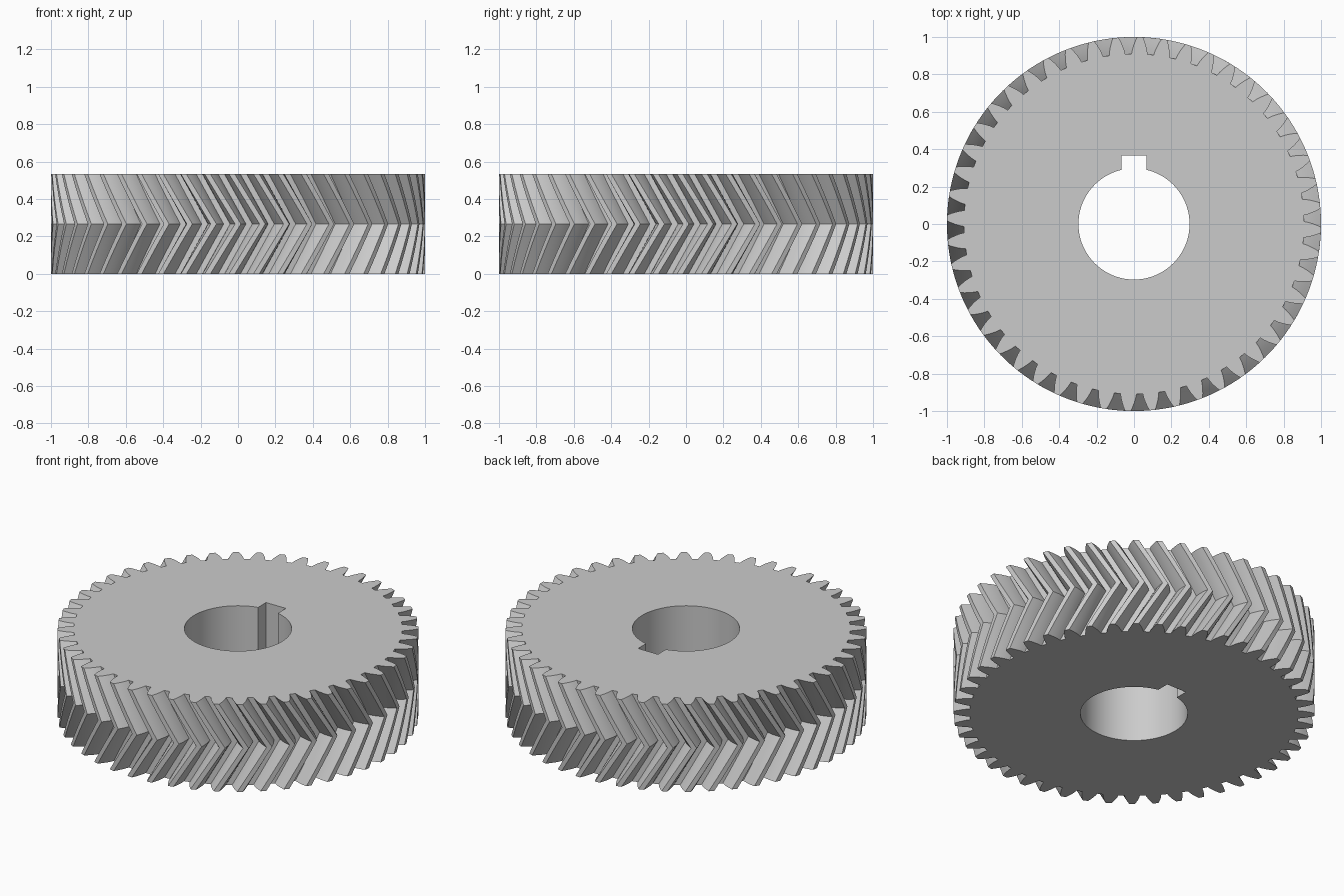
import bpy, bmesh
from math import pi, sin, cos, tan, acos, asin, radians

cube = bpy.data.objects.get("Cube")
if cube:
    bpy.data.objects.remove(cube, do_unlink=True)

# Gear dimensions
TEETH, MODULE, HEIGHT = 48, 0.04, 0.533
PITCH_R = TEETH * MODULE / 2
TIP_R, ROOT_R = PITCH_R + MODULE, PITCH_R - 1.25 * MODULE
PRESSURE = radians(20)
BASE_R = PITCH_R * cos(PRESSURE)
STEP = 2 * pi / TEETH
TWIST = 1.25 * STEP          # turn from either face to the middle
SLICES = 4                   # slices per half
BORE_R, KEY_HALF, KEY_TOP = 0.297, 0.067, 0.367


def involute(angle):
    return tan(angle) - angle


def half_tooth(r):
    """Half the angle a tooth spans at radius r."""
    return pi / (2 * TEETH) + involute(PRESSURE) - involute(acos(BASE_R / r))


def tooth_outline():
    """All teeth as (radius, angle) pairs, counter-clockwise."""
    radii = [ROOT_R + (TIP_R - ROOT_R) * i / 4 for i in range(5)]
    points = []
    for t in range(TEETH):
        points += [(r, t * STEP - half_tooth(r)) for r in radii]
        points += [(r, t * STEP + half_tooth(r)) for r in reversed(radii)]
    return points


def bore_outline():
    """Round bore with a square keyway towards the back."""
    gap = asin(KEY_HALF / BORE_R)
    start, sweep, n = pi / 2 + gap, 2 * pi - 2 * gap, 96
    arc = [start + sweep * i / n for i in range(n + 1)]
    return ([(BORE_R * cos(a), BORE_R * sin(a)) for a in arc]
            + [(KEY_HALF, KEY_TOP), (-KEY_HALF, KEY_TOP)])


def ring(bm, points, z):
    return [bm.verts.new((x, y, z)) for x, y in points]


def bridge(bm, low, high):
    n = len(low)
    for i in range(n):
        j = (i + 1) % n
        bm.faces.new((low[i], low[j], high[j], high[i]))


def loop_edges(bm, verts):
    return [bm.edges.get((v, verts[i - 1])) for i, v in enumerate(verts)]


bm = bmesh.new()

# Herringbone teeth: twist to the middle, then back
outline = tooth_outline()
layers = []
for k in range(2 * SLICES + 1):
    turn = -TWIST * abs(k - SLICES) / SLICES
    points = [(r * cos(a + turn), r * sin(a + turn)) for r, a in outline]
    layers.append(ring(bm, points, HEIGHT * k / (2 * SLICES)))
for low, high in zip(layers, layers[1:]):
    bridge(bm, low, high)

# Bore and keyway walls
bore = [ring(bm, bore_outline(), z) for z in (0, HEIGHT)]
bridge(bm, *bore)

# Flat end faces around the bore
for outer, inner, up in ((layers[0], bore[0], -1), (layers[-1], bore[1], 1)):
    edges = loop_edges(bm, outer) + loop_edges(bm, inner)
    bmesh.ops.triangle_fill(bm, edges=edges, use_beauty=True, normal=(0, 0, up))
bmesh.ops.recalc_face_normals(bm, faces=bm.faces[:])

mesh = bpy.data.meshes.new("herringbone_gear")
bm.to_mesh(mesh)
bm.free()
gear = bpy.data.objects.new("herringbone_gear", mesh)
bpy.context.collection.objects.link(gear)

# Plain grey metal
grey = bpy.data.materials.new("light_grey")
grey.use_nodes = True
colour = (0.6, 0.6, 0.6, 1)
grey.diffuse_color = colour
grey.node_tree.nodes["Principled BSDF"].inputs["Base Color"].default_value = colour
mesh.materials.append(grey)

bpy.ops.object.select_all(action='DESELECT')
gear.select_set(True)
bpy.context.view_layer.objects.active = gear
bpy.ops.object.shade_smooth_by_angle(angle=radians(25))
